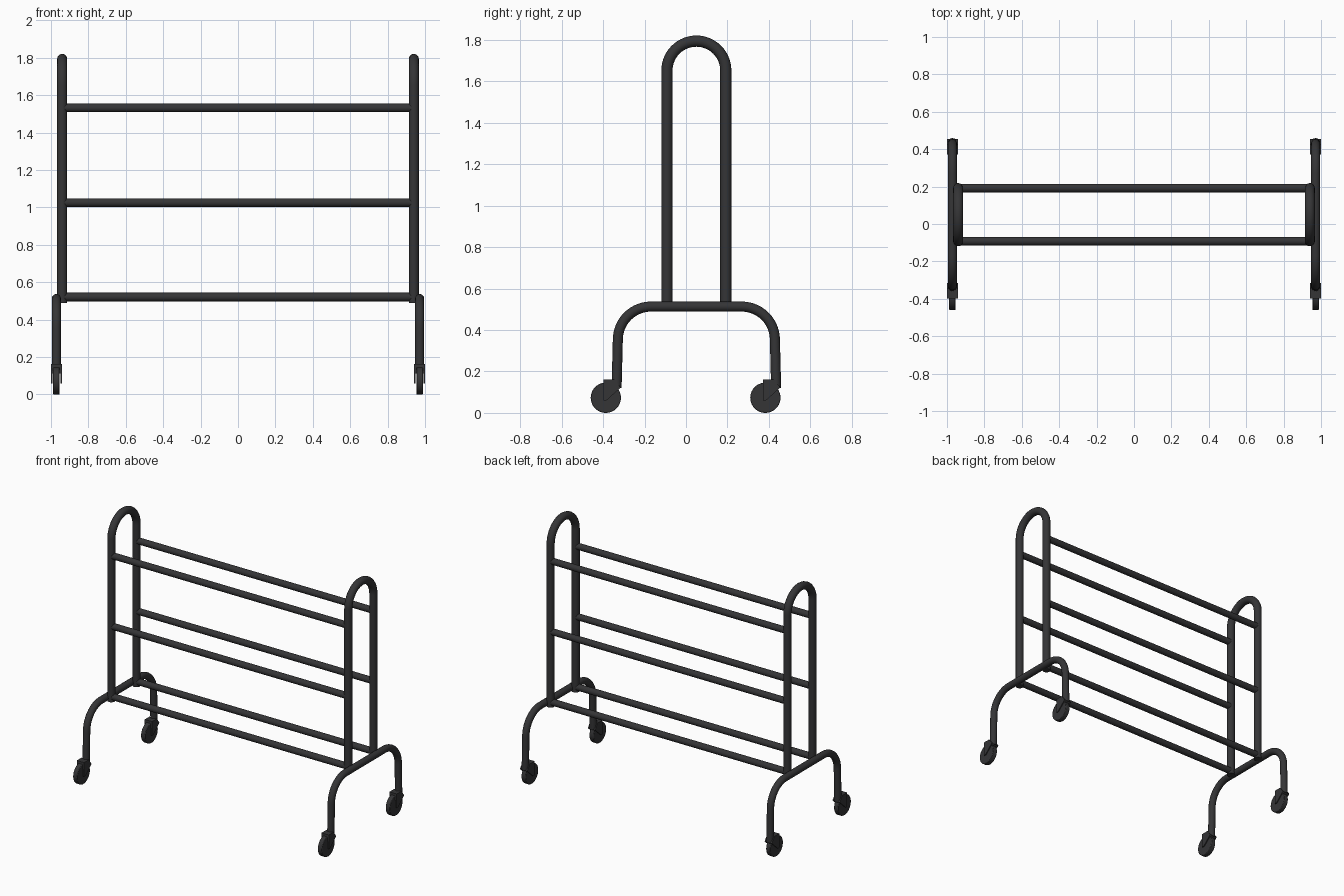
import bpy, bmesh, math
from mathutils import Vector

if "Cube" in bpy.data.objects:
    bpy.data.objects.remove(bpy.data.objects["Cube"])

CY = 0.05            # y centre of the frame (casters trail towards the front)
DARK = bpy.data.materials.new("dark_metal")
DARK.diffuse_color = (0.035, 0.035, 0.037, 1)
DARK.use_nodes = True
DARK.node_tree.nodes["Principled BSDF"].inputs["Base Color"].default_value = DARK.diffuse_color


def finish(ob, angle=40):
    ob.data.materials.clear()
    ob.data.materials.append(DARK)
    bpy.ops.object.select_all(action='DESELECT')
    ob.select_set(True)
    bpy.context.view_layer.objects.active = ob
    if ob.type == 'CURVE':
        bpy.ops.object.convert(target='MESH')
        ob = bpy.context.object
    bpy.ops.object.shade_smooth_by_angle(angle=math.radians(angle))
    return ob


def tube(name, pts, r):
    cu = bpy.data.curves.new(name, 'CURVE')
    cu.dimensions = '3D'
    cu.bevel_depth = r
    cu.bevel_resolution = 6
    cu.use_fill_caps = True
    sp = cu.splines.new('POLY')
    sp.points.add(len(pts) - 1)
    for p, co in zip(sp.points, pts):
        p.co = (*co, 1)
    ob = bpy.data.objects.new(name, cu)
    bpy.context.collection.objects.link(ob)
    return finish(ob)


def arc(x, cy, cz, r, a0, a1, n):
    out = []
    for i in range(n + 1):
        a = math.radians(a0 + (a1 - a0) * i / n)
        out.append((x, cy + r * math.cos(a), cz + r * math.sin(a)))
    return out


def mesh_object(name, bm):
    bmesh.ops.recalc_face_normals(bm, faces=bm.faces)
    me = bpy.data.meshes.new(name)
    bm.to_mesh(me)
    bm.free()
    ob = bpy.data.objects.new(name, me)
    bpy.context.collection.objects.link(ob)
    return finish(ob)


def prism(bm, profile, x0, x1):
    f = bm.faces.new([bm.verts.new((x0, y, z)) for y, z in profile])
    ext = bmesh.ops.extrude_face_region(bm, geom=[f])
    verts = [v for v in ext['geom'] if isinstance(v, bmesh.types.BMVert)]
    bmesh.ops.translate(bm, verts=verts, vec=Vector((x1 - x0, 0, 0)))


def caster(label, x, y):
    # wheel with softened rim
    bpy.ops.mesh.primitive_cylinder_add(vertices=40, radius=0.073, depth=0.034,
                                        location=(x, y, 0.073), rotation=(0, math.pi / 2, 0))
    wheel = bpy.context.object
    wheel.name = "wheel_" + label
    bev = wheel.modifiers.new("rim", 'BEVEL')
    bev.width, bev.segments = 0.004, 2
    finish(wheel)
    # fork: two cheek plates and a bridge
    cheek = [(-.012, .162), (.042, .162), (.072, .122), (.003, .06), (-.012, .06)]
    bridge = [(-.012, .162), (.042, .162), (.072, .122), (.062, .113), (-.012, .113)]
    bm = bmesh.new()
    for s in (-1, 1):
        prism(bm, [(y + a, b) for a, b in cheek], x + s * 0.022, x + s * 0.029)
    prism(bm, [(y + a, b) for a, b in bridge], x - 0.0225, x + 0.0225)
    mesh_object("caster_fork_" + label, bm)


for side, s in (("left", -1), ("right", 1)):
    # upright hoop
    x, r = s * 0.94, 0.142
    tube("upright_hoop_" + side,
         [(x, CY + r, 0.49)] + arc(x, CY, 1.652, r, 0, 180, 28) + [(x, CY - r, 0.49)], 0.027)
    # leg arch, slightly splayed at the bottom
    x, h, b = s * 0.971, 0.379, 0.16
    path = [(x, CY + h + 0.006, 0.12)]
    path += arc(x, CY + h - b, 0.513 - b, b, 0, 90, 14)
    path += arc(x, CY - h + b, 0.513 - b, b, 90, 180, 14)
    path += [(x, CY - h - 0.006, 0.12)]
    tube("leg_arch_" + side, path, 0.0242)
    # casters
    for end, e in (("front", -1), ("back", 1)):
        caster(end + "_" + side, x, CY - 0.052 + e * 0.385)

# horizontal rails
for end, e in (("front", -1), ("back", 1)):
    for level, z in (("lower", 0.521), ("middle", 1.026), ("upper", 1.532)):
        y = CY + e * 0.142
        tube(f"{level}_rail_{end}", [(-0.94, y, z), (0.94, y, z)], 0.023)
